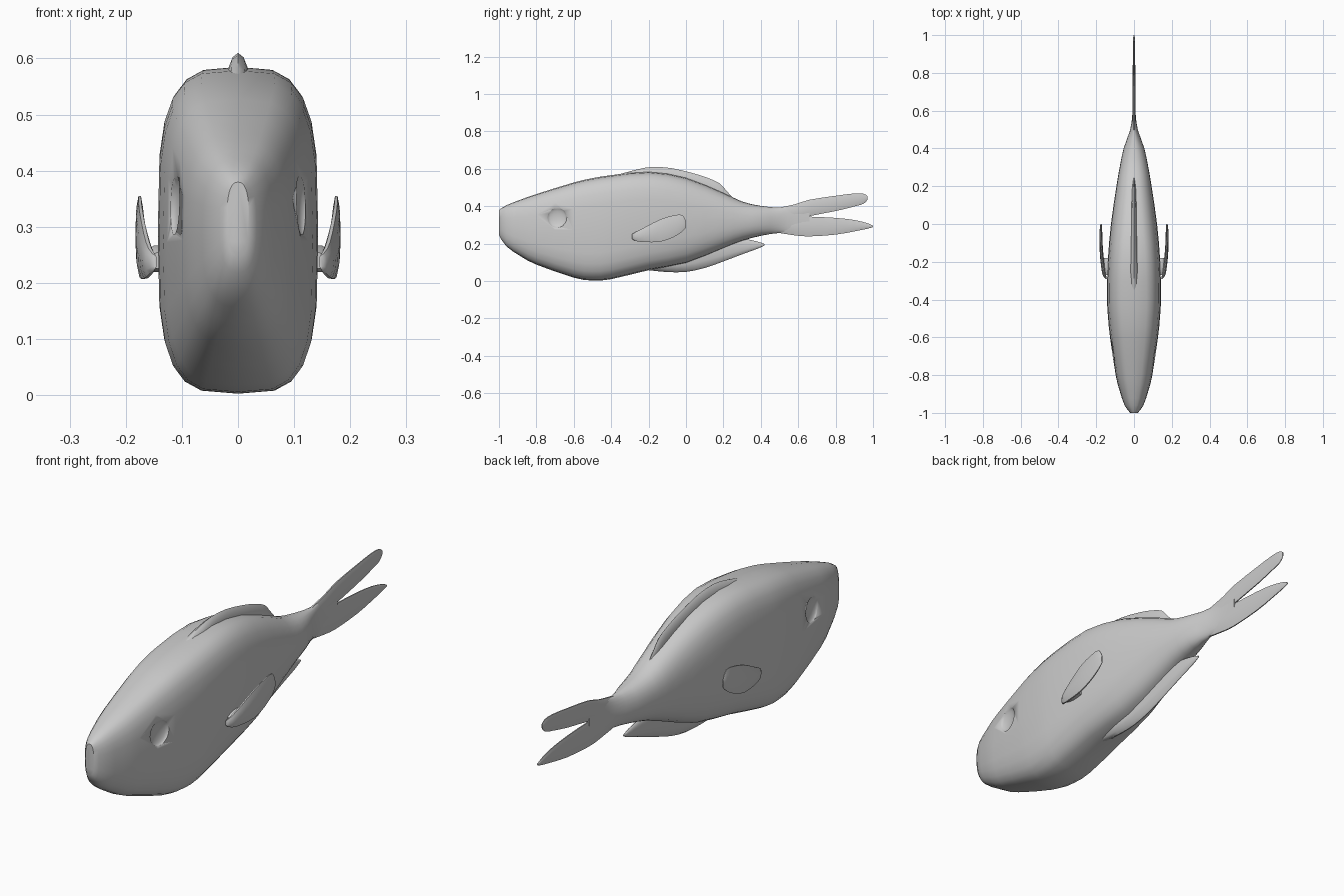
import bpy, bmesh, math
from mathutils import Matrix, Vector


def catmull(a, b, c, d, t):
    return [0.5 * (2 * q + (r - p) * t + (2 * p - 5 * q + 4 * r - s) * t * t
                   + (3 * q - p - 3 * r + s) * t ** 3) for p, q, r, s in zip(a, b, c, d)]


def finish(name, bm):
    bmesh.ops.recalc_face_normals(bm, faces=bm.faces)
    me = bpy.data.meshes.new(name)
    bm.to_mesh(me)
    bm.free()
    for p in me.polygons:
        p.use_smooth = True
    me.set_sharp_from_angle(angle=math.radians(50))
    ob = bpy.data.objects.new(name, me)
    bpy.context.collection.objects.link(ob)
    return ob


def loft(name, stations, segs=16, steps=2, mirror=False):
    """Stations: y, bottom z, top z, half width, roundness exponent, centre x."""
    rows = []
    last = len(stations) - 1
    for i in range(last):
        quad = [stations[max(0, min(last, i + k))] for k in (-1, 0, 1, 2)]
        rows += [catmull(*quad, s / steps) for s in range(steps)]
    rows.append(stations[-1])
    bm = bmesh.new()
    rings = []
    for y, zb, zt, hw, n, xc in rows:
        ring = []
        for k in range(segs):
            a = 2 * math.pi * k / segs
            c, s = math.cos(a), math.sin(a)
            x = math.copysign(abs(c) ** (2 / n), c) * hw
            z = math.copysign(abs(s) ** (2 / n), s) * (zt - zb) / 2
            ring.append(bm.verts.new((xc + x, y, (zb + zt) / 2 + z)))
        rings.append(ring)
    for r, q in zip(rings, rings[1:]):
        for k in range(segs):
            j = (k + 1) % segs
            bm.faces.new((r[k], r[j], q[j], q[k]))
    bm.faces.new(rings[0])
    bm.faces.new(rings[-1])
    ob = finish(name, bm)
    if mirror:
        ob.modifiers.new("mirror", 'MIRROR').use_axis = (True, False, False)
    return ob


# body, nose to tail root
body = loft("body", [
    (-1.00, .245, .38, .020, 2.5, 0), (-.96, .185, .405, .050, 2.6, 0),
    (-.88, .130, .437, .077, 2.8, 0), (-.80, .088, .465, .097, 3.0, 0),
    (-.60, .018, .527, .127, 3.4, 0), (-.50, .003, .550, .137, 3.5, 0),
    (-.40, .010, .566, .143, 3.5, 0), (-.20, .058, .585, .139, 3.3, 0),
    (0, .095, .553, .122, 2.8, 0), (.20, .175, .472, .093, 2.4, 0),
    (.30, .215, .425, .076, 2.3, 0), (.40, .242, .402, .055, 2.2, 0),
    (.50, .257, .393, .020, 2.0, 0), (.58, .250, .410, .009, 2.0, 0),
    (.66, .250, .425, .007, 2.0, 0), (.70, .30, .38, .003, 2.0, 0)][:-1],
    segs=24)

# forked tail lobes
loft("tail_upper_lobe", [
    (.48, .31, .391, .012, 2, 0), (.58, .32, .412, .009, 2, 0),
    (.66, .345, .437, .008, 2, 0), (.80, .372, .458, .007, 2, 0),
    (.90, .397, .470, .006, 2, 0), (.95, .412, .468, .005, 2, 0),
    (.97, .435, .455, .003, 2, 0)], segs=10)
loft("tail_lower_lobe", [
    (.48, .258, .34, .012, 2, 0), (.58, .242, .345, .009, 2, 0),
    (.66, .236, .347, .008, 2, 0), (.80, .246, .340, .007, 2, 0),
    (.90, .264, .328, .006, 2, 0), (.97, .279, .310, .005, 2, 0),
    (1.0, .288, .296, .003, 2, 0)], segs=10)

# dorsal fin
loft("dorsal_fin", [
    (-.36, .52, .570, .020, 2, 0), (-.26, .50, .597, .024, 2, 0),
    (-.18, .49, .610, .020, 2, 0), (-.08, .47, .604, .017, 2, 0),
    (.04, .44, .576, .015, 2, 0), (.12, .42, .550, .013, 2, 0),
    (.18, .40, .522, .011, 2, 0), (.21, .39, .490, .008, 2, 0),
    (.25, .38, .445, .005, 2, 0)], segs=12)

# anal fin
loft("anal_fin", [
    (-.20, .058, .14, .030, 2, 0), (-.10, .048, .17, .030, 2, 0),
    (0, .049, .20, .026, 2, 0), (.10, .070, .23, .022, 2, 0),
    (.20, .105, .24, .017, 2, 0), (.30, .143, .228, .012, 2, 0),
    (.38, .172, .212, .008, 2, 0), (.42, .190, .198, .003, 2, 0)], segs=12)

# pectoral fins with roots
loft("pectoral_fins", [
    (-.29, .225, .25, .004, 2, .148), (-.27, .213, .263, .009, 2, .157),
    (-.22, .206, .29, .010, 2, .165), (-.14, .207, .332, .009, 2, .173),
    (-.07, .230, .353, .008, 2, .175), (-.02, .262, .356, .006, 2, .175),
    (0, .285, .32, .003, 2, .174)], segs=10, mirror=True)
loft("pectoral_roots", [
    (-.27, .225, .255, .020, 2, .138), (-.23, .218, .268, .030, 2, .140),
    (-.18, .225, .265, .026, 2, .142)], segs=10, mirror=True)

# shallow eye sockets
bm = bmesh.new()
for side in (1, -1):
    m = (Matrix.Translation((side * .116, -.69, .34))
         @ Matrix.Rotation(-side * math.radians(8), 4, 'Z')
         @ Matrix.Diagonal(Vector((.018, .055, .055, 1))))
    bmesh.ops.create_uvsphere(bm, u_segments=16, v_segments=10, radius=1, matrix=m)
cutter = finish("eye_socket_cutter", bm)
cutter.hide_render = True
cutter.hide_set(True)
cut = body.modifiers.new("eye_sockets", 'BOOLEAN')
cut.operation = 'DIFFERENCE'
cut.object = cutter
cut.solver = 'EXACT'
